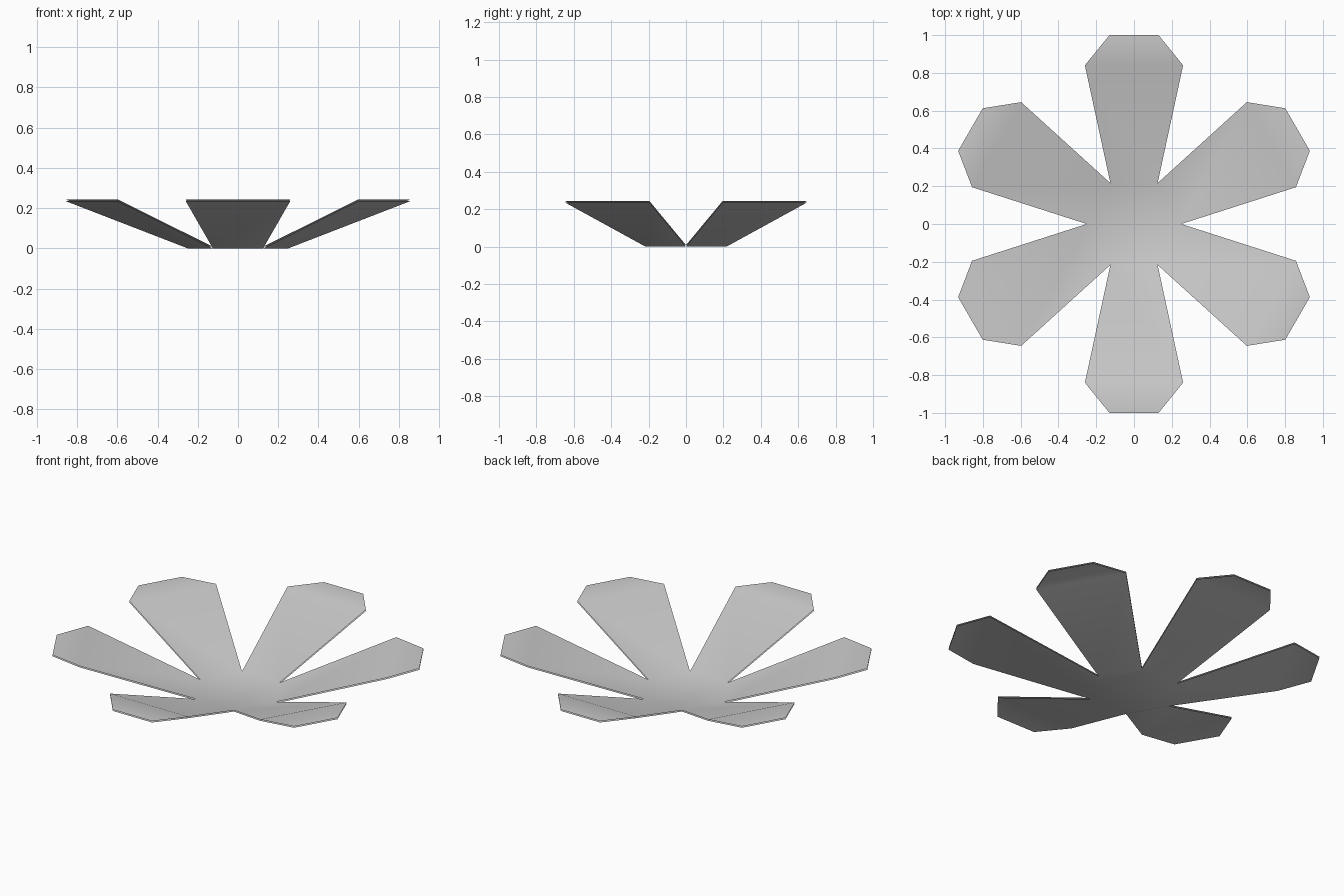
import bpy, bmesh
from math import radians
from mathutils import Matrix, Vector

if "Cube" in bpy.data.objects:
    bpy.data.objects.remove(bpy.data.objects["Cube"], do_unlink=True)

PETALS = 6
RISE = 0.235     # height of the flat petal tips
GAP = 0.008      # distance between the two thin skins

grey = bpy.data.materials.new("soft_grey")
grey.use_nodes = True
colour = (0.6, 0.6, 0.6, 1)
grey.diffuse_color = colour
grey.node_tree.nodes["Principled BSDF"].inputs["Base Color"].default_value = colour

# Half widths of one petal from root to tip: (half width, distance, height)
ROOT, SHOULDER, TIP = (0.125, 0.2165, 0), (0.26, 0.84, RISE), (0.13, 1.0, RISE)


def flower_skin(name, height, facing_up):
    """One open sheet: hexagonal centre, sloping petals and level tips."""
    bm = bmesh.new()
    centre = []
    for i in range(PETALS):
        turn = Matrix.Rotation(radians(360 / PETALS * i), 4, 'Z')
        rows = [[bm.verts.new(turn @ Vector((side * w, d, h + height)))
                 for side in (1, -1)] for w, d, h in (ROOT, SHOULDER, TIP)]
        for inner, outer in zip(rows, rows[1:]):
            bm.faces.new((inner[0], outer[0], outer[1], inner[1]))
        centre.append(rows[0][0])
    bm.faces.new(centre)
    bmesh.ops.remove_doubles(bm, verts=bm.verts, dist=0.002)
    bm.normal_update()
    flipped = [f for f in bm.faces if (f.normal.z > 0) != facing_up]
    bmesh.ops.reverse_faces(bm, faces=flipped)
    for face in bm.faces:
        face.smooth = True
    mesh = bpy.data.meshes.new(name)
    bm.to_mesh(mesh)
    bm.free()
    mesh.materials.append(grey)
    skin = bpy.data.objects.new(name, mesh)
    bpy.context.collection.objects.link(skin)


# Inner and outer skins of the flower
flower_skin("petals_inside", GAP, True)
flower_skin("petals_outside", 0, False)
